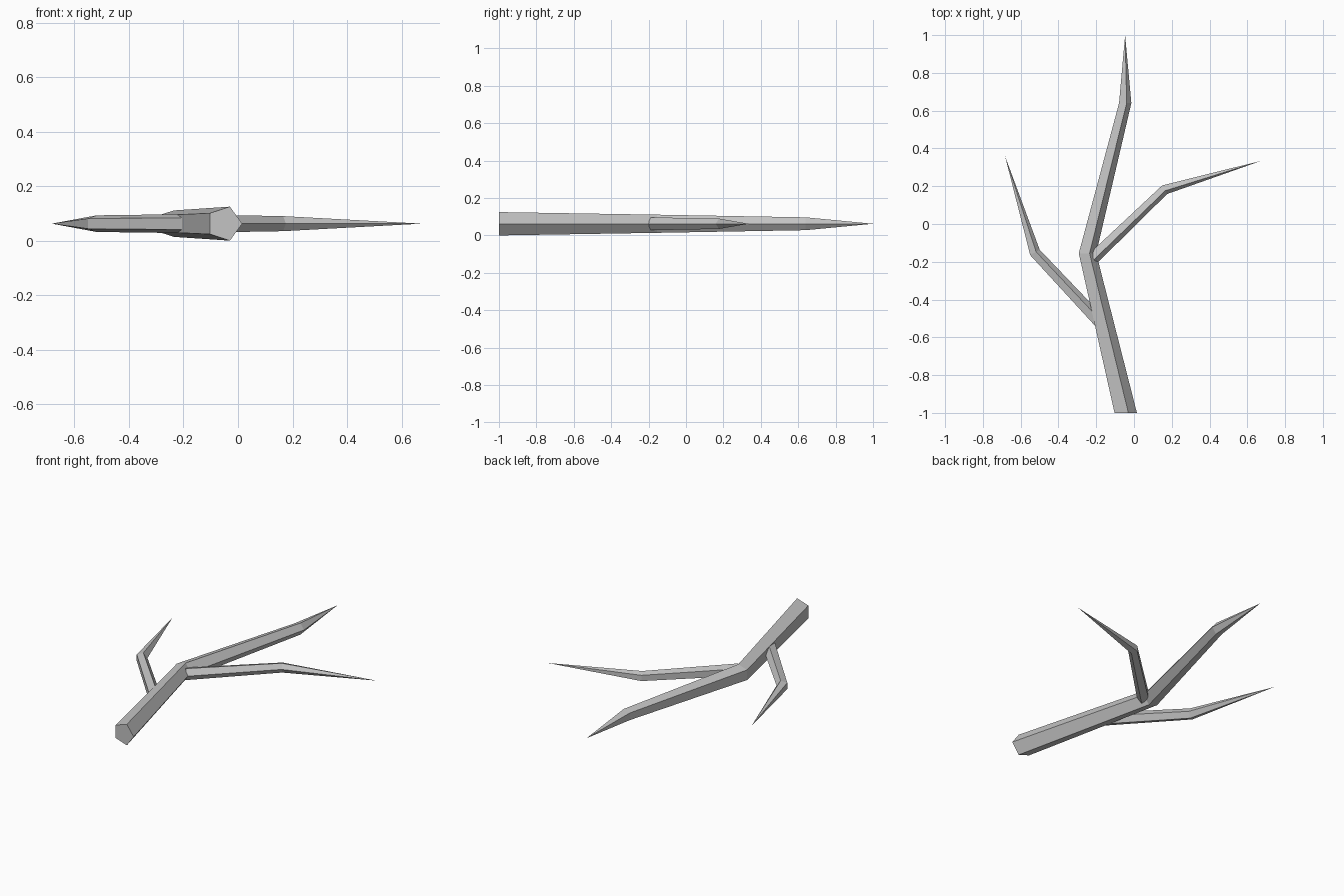
import bpy
import bmesh
from math import sin, cos, tau, radians
from mathutils import Vector

cube = bpy.data.objects.get("Cube")
if cube:
    bpy.data.objects.remove(cube)

SIDES = 5
MID_Z = 0.0623

bark = bpy.data.materials.new("grey_bark")
bark.use_nodes = True
colour = (0.55, 0.55, 0.55, 1)
bark.diffuse_color = colour
bark.node_tree.nodes["Principled BSDF"].inputs["Base Color"].default_value = colour


def limb(name, sections, tip):
    """Five-sided tapering limb; each section is (x, y, radius, ridge angle in degrees)."""
    bm = bmesh.new()
    rings = []
    for x, y, radius, angle in sections:
        centre = Vector((x, y, MID_Z))
        side = Vector((cos(radians(angle)), sin(radians(angle)), 0))
        ring = []
        for i in range(SIDES):
            a = tau * i / SIDES
            offset = side * cos(a) + Vector((0, 0, sin(a)))
            ring.append(bm.verts.new(centre + offset * radius))
        rings.append(ring)
    # Side faces, pointed end and flat base
    point = bm.verts.new((*tip, MID_Z))
    for i in range(SIDES):
        j = (i + 1) % SIDES
        for low, high in zip(rings, rings[1:]):
            bm.faces.new((low[i], low[j], high[j], high[i]))
        bm.faces.new((rings[-1][i], rings[-1][j], point))
    bm.faces.new(rings[0])
    bmesh.ops.recalc_face_normals(bm, faces=bm.faces[:])
    mesh = bpy.data.meshes.new(name)
    bm.to_mesh(mesh)
    bm.free()
    mesh.materials.append(bark)
    obj = bpy.data.objects.new(name, mesh)
    bpy.context.collection.objects.link(obj)
    return obj


# Main stem
limb("main_branch",
     [(-0.05, -1.0, 0.0655, 0), (-0.251, -0.155, 0.051, 0), (-0.05, 0.64, 0.036, 0)],
     (-0.047, 1.0))

# Side twig towards +x
limb("left_twig",
     [(-0.219, -0.18, 0.036, -47), (0.161, 0.184, 0.029, -60)],
     (0.675, 0.335))

# Side twig towards -x
limb("right_twig",
     [(-0.172, -0.532, 0.037, 43), (-0.527, -0.152, 0.032, 30)],
     (-0.683, 0.36))
